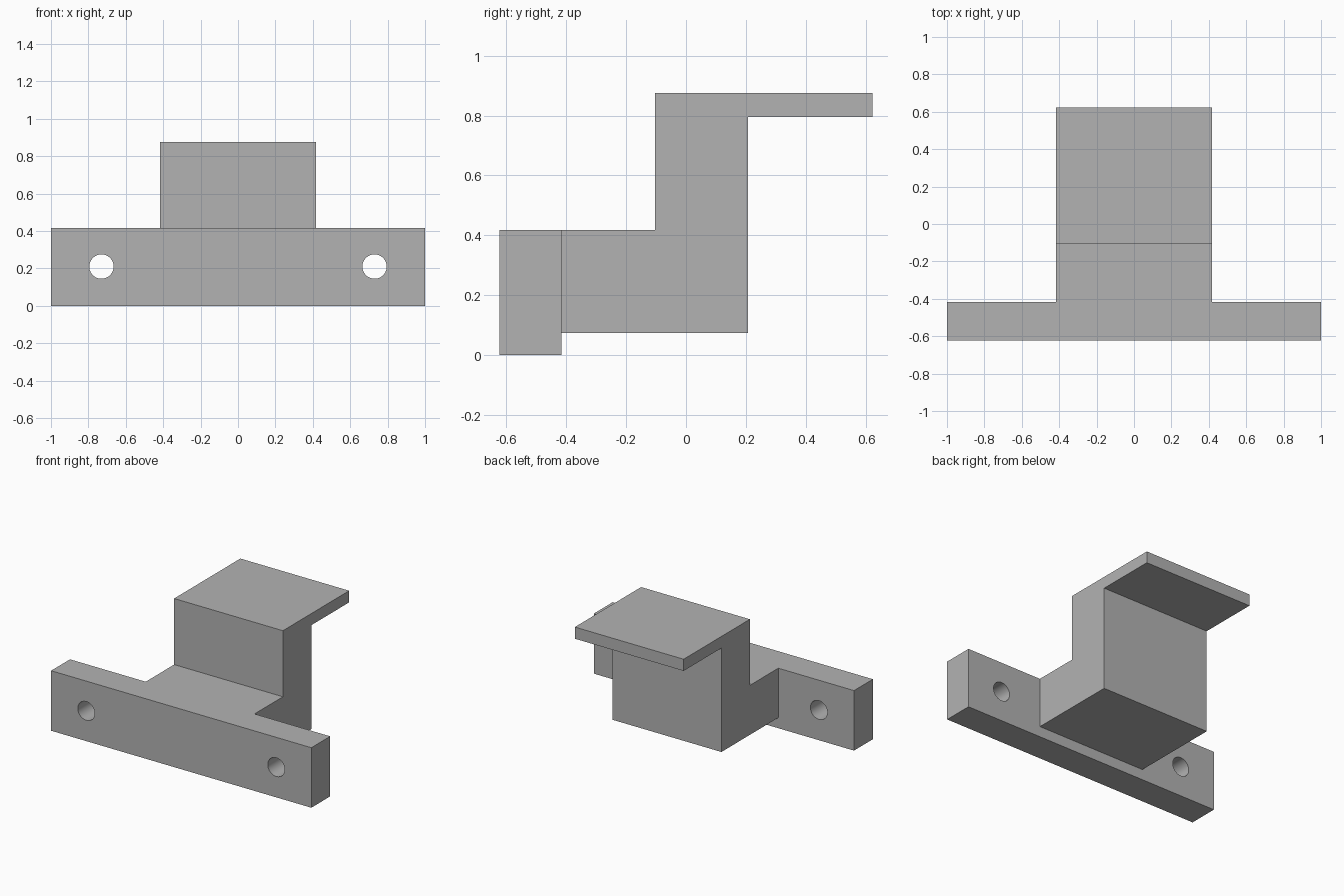
import bpy, bmesh, math

default = bpy.data.objects.get("Cube")
if default:
    bpy.data.objects.remove(default, do_unlink=True)

grey = bpy.data.materials.new("plain grey")
grey.use_nodes = True
colour = (0.45, 0.45, 0.45, 1)
grey.diffuse_color = colour
grey.node_tree.nodes["Principled BSDF"].inputs["Base Color"].default_value = colour


def extrude_profile(name, points, half_width):
    """Extrude a closed (y, z) side profile symmetrically along x."""
    bm = bmesh.new()
    face = bm.faces.new([bm.verts.new((-half_width, y, z)) for y, z in points])
    side = bmesh.ops.extrude_face_region(bm, geom=[face])["geom"]
    bmesh.ops.translate(bm, vec=(2 * half_width, 0, 0),
                        verts=[v for v in side if isinstance(v, bmesh.types.BMVert)])
    bmesh.ops.recalc_face_normals(bm, faces=bm.faces)
    mesh = bpy.data.meshes.new(name)
    bm.to_mesh(mesh)
    bm.free()
    mesh.materials.append(grey)
    obj = bpy.data.objects.new(name, mesh)
    bpy.context.collection.objects.link(obj)
    return obj


def combine(target, tool, operation):
    """Apply a boolean to the target and discard the tool object."""
    tool.hide_render = True
    mod = target.modifiers.new(operation.lower(), 'BOOLEAN')
    mod.object, mod.operation, mod.solver = tool, operation, 'EXACT'
    bpy.ops.object.select_all(action='DESELECT')
    bpy.context.view_layer.objects.active = target
    target.select_set(True)
    bpy.ops.object.modifier_apply(modifier=mod.name)
    bpy.data.objects.remove(tool, do_unlink=True)


# Wide mounting bar across the front
front, back, bar_top = -0.623, -0.416, 0.417
bracket = extrude_profile("mounting_bracket", [
    (front, 0), (back, 0), (back, bar_top), (front, bar_top)], 1.0)

# Stepped arm with a thin rear shelf, overlapping into the bar
arm = extrude_profile("stepped_arm", [
    (-0.52, 0.073), (0.208, 0.073), (0.208, 0.795), (0.623, 0.795),
    (0.623, 0.876), (-0.104, 0.876), (-0.104, bar_top), (-0.52, bar_top)], 0.418)
combine(bracket, arm, 'UNION')

# Screw holes through the bar
for x in (-0.73, 0.73):
    bpy.ops.mesh.primitive_cylinder_add(vertices=48, radius=0.065, depth=0.5,
                                        location=(x, -0.52, 0.21),
                                        rotation=(math.pi / 2, 0, 0))
    cutter = bpy.context.object
    cutter.name = "hole_cutter"
    cutter.data.materials.append(grey)
    combine(bracket, cutter, 'DIFFERENCE')

# Merge coplanar faces, then smooth only the hole walls
bm = bmesh.new()
bm.from_mesh(bracket.data)
bmesh.ops.dissolve_limit(bm, angle_limit=math.radians(1), verts=bm.verts, edges=bm.edges)
bm.to_mesh(bracket.data)
bm.free()
bpy.ops.object.select_all(action='DESELECT')
bracket.select_set(True)
bpy.context.view_layer.objects.active = bracket
bpy.ops.object.shade_smooth_by_angle(angle=math.radians(30))
